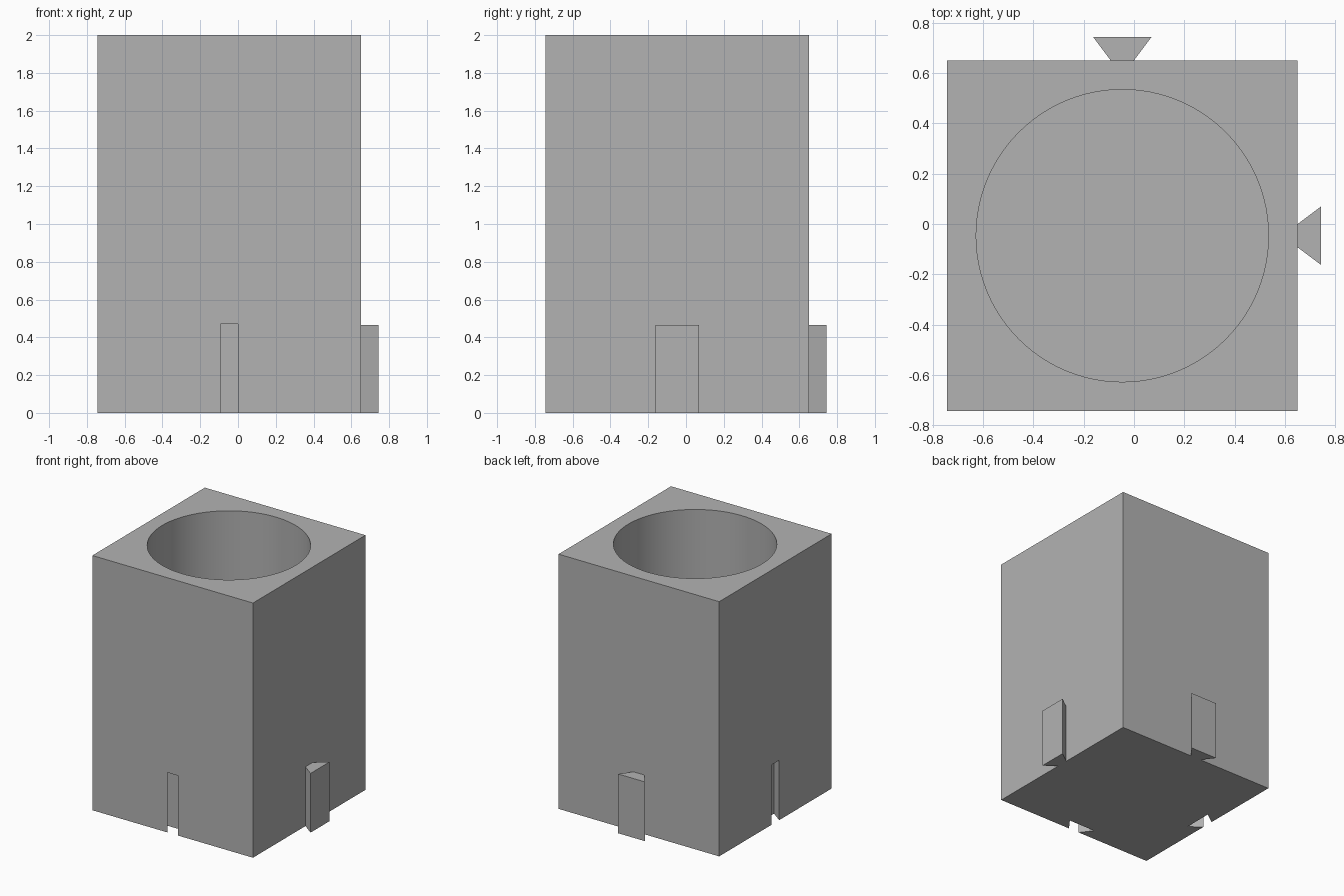
import bpy
import bmesh
import math

default = bpy.data.objects.get("Cube")
if default:
    bpy.data.objects.remove(default, do_unlink=True)

UNIT = 2 / 43                  # one design unit in scene units
LO, HI = -16 * UNIT, 14 * UNIT  # block edges in both x and y
MID = (LO + HI) / 2
HEIGHT = 2.0
KEY_HEIGHT = 10 * UNIT
OVER = 0.05                    # overshoot of the cutters

grey = bpy.data.materials.new("plain grey")
grey.use_nodes = True
colour = (0.45, 0.45, 0.45, 1)
grey.diffuse_color = colour
grey.node_tree.nodes["Principled BSDF"].inputs["Base Color"].default_value = colour


def prism(name, outline, bottom, top):
    """Extrude a plan outline from one height to another."""
    bm = bmesh.new()
    face = bm.faces.new([bm.verts.new((x, y, bottom)) for x, y in outline])
    ext = bmesh.ops.extrude_face_region(bm, geom=[face])
    verts = [v for v in ext["geom"] if isinstance(v, bmesh.types.BMVert)]
    bmesh.ops.translate(bm, verts=verts, vec=(0, 0, top - bottom))
    bmesh.ops.recalc_face_normals(bm, faces=bm.faces)
    mesh = bpy.data.meshes.new(name)
    bm.to_mesh(mesh)
    bm.free()
    mesh.materials.append(grey)
    obj = bpy.data.objects.new(name, mesh)
    bpy.context.collection.objects.link(obj)
    return obj


def dovetail(start, swap, neck=0):
    """Dovetail plan that widens away from start, with an optional neck."""
    right = [(UNIT, start), (2.5 * UNIT, start + 2 * UNIT)]
    if neck:
        right.insert(0, (UNIT, start - neck))
    points = right + [(-a, b) for a, b in reversed(right)]
    points = [(MID + a, b) for a, b in points]
    return [(b, a) for a, b in points] if swap else points


def cut(target, cutter):
    """Subtract the cutter from the target and remove the cutter."""
    cutter.hide_render = True
    mod = target.modifiers.new("cut", 'BOOLEAN')
    mod.operation = 'DIFFERENCE'
    mod.solver = 'EXACT'
    mod.object = cutter
    bpy.ops.object.select_all(action='DESELECT')
    target.select_set(True)
    bpy.context.view_layer.objects.active = target
    bpy.ops.object.modifier_apply(modifier=mod.name)
    bpy.data.objects.remove(cutter, do_unlink=True)


# Square block
block = prism("block", [(LO, LO), (HI, LO), (HI, HI), (LO, HI)], 0, HEIGHT)

# Round blind bore, open at the top
SIDES = 96
radius = 12.5 * UNIT
circle = [(MID + radius * math.cos(math.tau * i / SIDES),
           MID + radius * math.sin(math.tau * i / SIDES)) for i in range(SIDES)]
cut(block, prism("bore_cutter", circle, 3 * UNIT, HEIGHT + OVER))

# Dovetail slots in the front and -x sides, keys on the back and +x sides
for swap, slot_name, key_name in ((False, "front_slot_cutter", "back_key"),
                                  (True, "side_slot_cutter", "side_key")):
    cut(block, prism(slot_name, dovetail(LO, swap, OVER), -OVER, KEY_HEIGHT + 0.005))
    prism(key_name, dovetail(HI, swap), 0, KEY_HEIGHT)

# Smooth bore wall with crisp edges
bpy.ops.object.select_all(action='DESELECT')
block.select_set(True)
bpy.context.view_layer.objects.active = block
bpy.ops.object.shade_smooth_by_angle(angle=math.radians(30))
